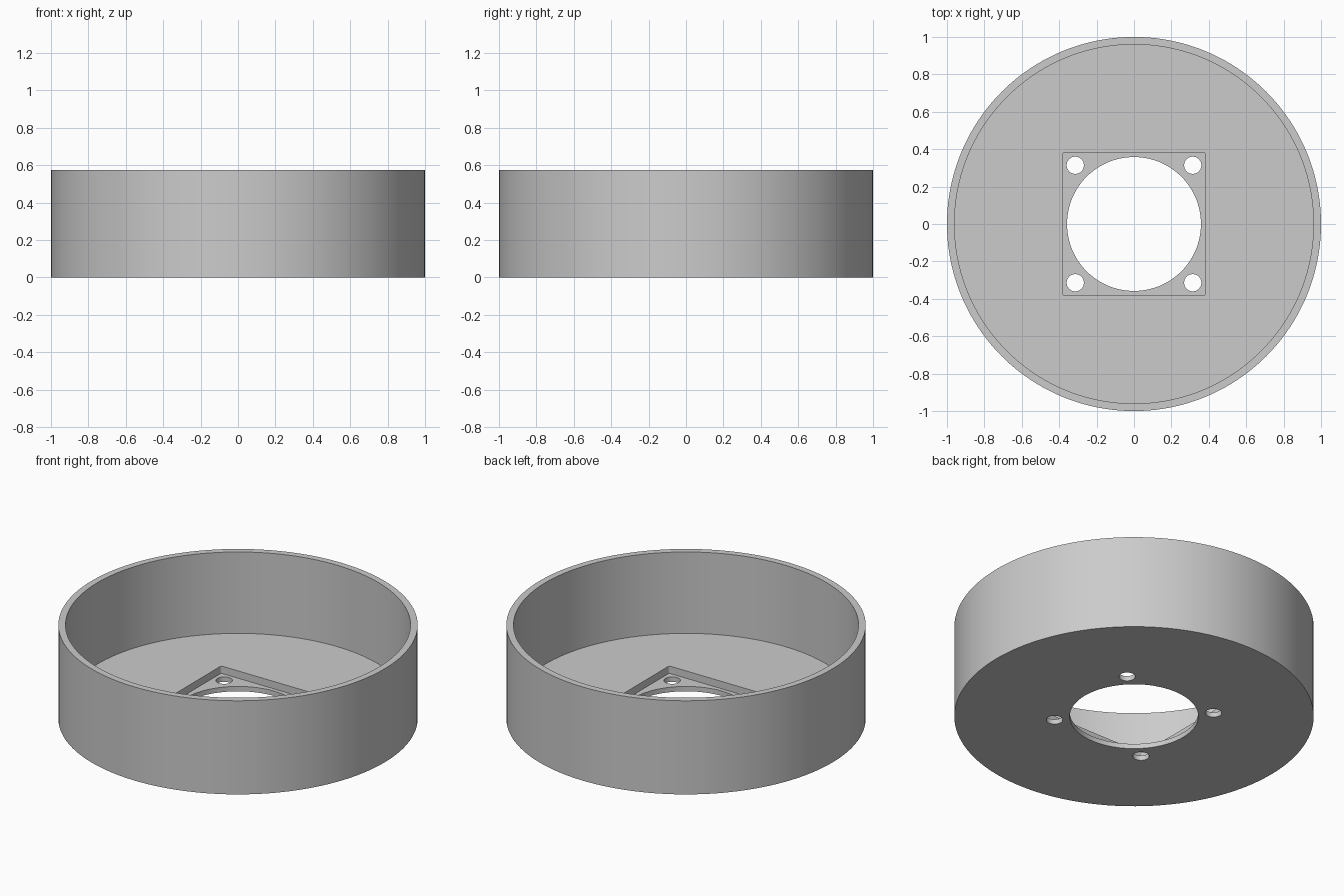
import bpy
import bmesh
import math

cube = bpy.data.objects.get("Cube")
if cube:
    bpy.data.objects.remove(cube, do_unlink=True)

HEIGHT = 0.575
FLOOR = 0.075
RECESS = 0.03
OVER = 0.2  # how far cutters overshoot

grey = bpy.data.materials.new("light grey")
grey.use_nodes = True
grey.diffuse_color = (0.6, 0.6, 0.6, 1)
bsdf = next(n for n in grey.node_tree.nodes if n.type == "BSDF_PRINCIPLED")
bsdf.inputs["Base Color"].default_value = (0.6, 0.6, 0.6, 1)


def prism(name, outline, low, high):
    """Closed solid extruded upward from a flat outline."""
    bm = bmesh.new()
    base = bm.faces.new([bm.verts.new((x, y, low)) for x, y in outline])
    result = bmesh.ops.extrude_face_region(bm, geom=[base])
    top = [v for v in result["geom"] if isinstance(v, bmesh.types.BMVert)]
    bmesh.ops.translate(bm, verts=top, vec=(0, 0, high - low))
    bmesh.ops.recalc_face_normals(bm, faces=bm.faces)
    mesh = bpy.data.meshes.new(name)
    bm.to_mesh(mesh)
    bm.free()
    mesh.materials.append(grey)
    obj = bpy.data.objects.new(name, mesh)
    bpy.context.collection.objects.link(obj)
    return obj


def circle(radius, sides, cx=0, cy=0):
    angles = [2 * math.pi * i / sides for i in range(sides)]
    return [(cx + radius * math.cos(a), cy + radius * math.sin(a)) for a in angles]


def rounded_square(half, radius, steps=6):
    points = []
    for corner in range(4):
        mid = math.pi / 4 + corner * math.pi / 2
        cx = math.copysign(half - radius, math.cos(mid))
        cy = math.copysign(half - radius, math.sin(mid))
        for i in range(steps + 1):
            a = mid + (i / steps - 0.5) * math.pi / 2
            points.append((cx + radius * math.cos(a), cy + radius * math.sin(a)))
    return points


# Round cup body
body = prism("round_housing", circle(1, 160), 0, HEIGHT)

# Cavity, square seat in the floor, central bore and four screw holes
cutters = [
    prism("cavity_cutter", circle(0.96, 160), FLOOR, HEIGHT + OVER),
    prism("square_recess_cutter", rounded_square(0.382, 0.012), RECESS, FLOOR + OVER),
    prism("bore_cutter", circle(0.358, 96), -OVER, FLOOR + OVER),
]
for sx in (-1, 1):
    for sy in (-1, 1):
        hole = circle(0.046, 40, sx * 0.314, sy * 0.314)
        cutters.append(prism("screw_hole_cutter", hole, -OVER, FLOOR + OVER))

bpy.ops.object.select_all(action="DESELECT")
bpy.context.view_layer.objects.active = body
body.select_set(True)
for cutter in cutters:
    cutter.hide_render = True
    mod = body.modifiers.new("cut", "BOOLEAN")
    mod.operation = "DIFFERENCE"
    mod.solver = "EXACT"
    mod.object = cutter
    bpy.ops.object.modifier_apply(modifier=mod.name)
    bpy.data.objects.remove(cutter, do_unlink=True)

# Smooth round walls, crisp rims
bpy.ops.object.shade_smooth_by_angle(angle=math.radians(30))
